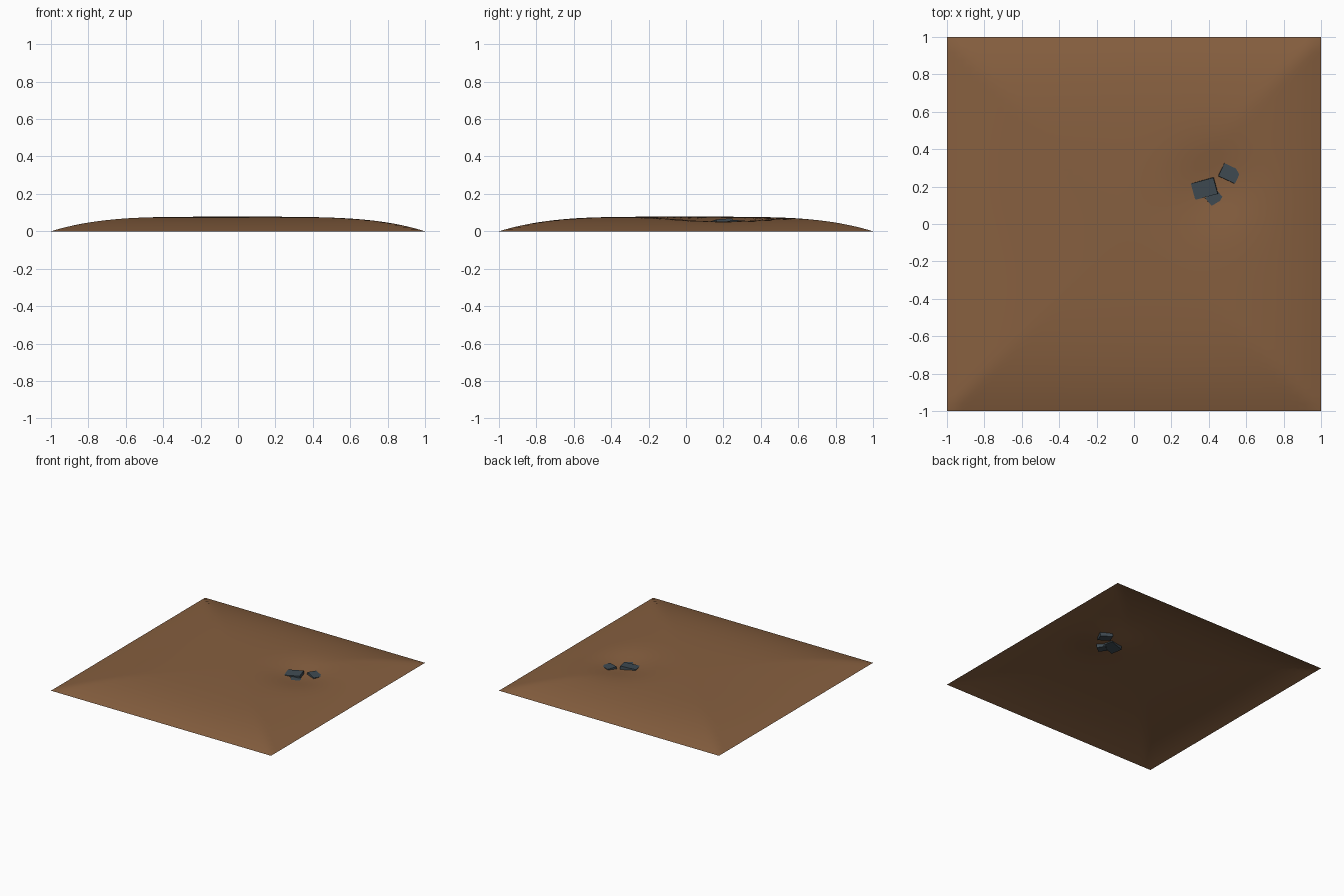
import bpy, math

if "Cube" in bpy.data.objects:
    bpy.data.objects.remove(bpy.data.objects["Cube"])

def material(name, color):
    m = bpy.data.materials.new(name)
    m.diffuse_color = color
    m.use_nodes = True
    m.node_tree.nodes["Principled BSDF"].inputs["Base Color"].default_value = m.diffuse_color
    return m

soil = material("soil", (0.24, 0.115, 0.05, 1))
slate = material("slate", (0.05, 0.07, 0.085, 1))

# Ground sheet: plateau falling to its square border, with a shallow bowl
def height(x, y):
    edge = max(abs(x), abs(y))
    bowl = math.exp(-((x - 0.44) ** 2 + (y - 0.2) ** 2) / (2 * 0.155 ** 2))
    fade = 1 - edge ** 4
    ripple = 0.001 * math.sin(4 * x + 1) * math.cos(5 * y)
    return max(0, fade * (0.078 + ripple - 0.036 * bowl))

bpy.ops.mesh.primitive_grid_add(x_subdivisions=48, y_subdivisions=48, size=2)
ground = bpy.context.object
ground.name = "dirt_ground"
for v in ground.data.vertices:
    v.co.z = height(v.co.x, v.co.y)
bpy.ops.object.shade_smooth()
ground.data.materials.append(soil)

# Stone chips lying in the bowl
def chip(name, loc, size, rot):
    bpy.ops.mesh.primitive_cube_add(size=1, location=loc,
                                    rotation=[math.radians(a) for a in rot])
    o = bpy.context.object
    o.name = name
    o.scale = size
    o.data.materials.append(slate)

chip("large_chip", (0.377, 0.19, 0.043), (0.125, 0.09, 0.036), (4, -5, 15))
chip("right_chip", (0.51, 0.27, 0.039), (0.098, 0.076, 0.03), (-4, 5, -25))
chip("small_chip", (0.43, 0.136, 0.033), (0.075, 0.068, 0.028), (3, 4, 40))
